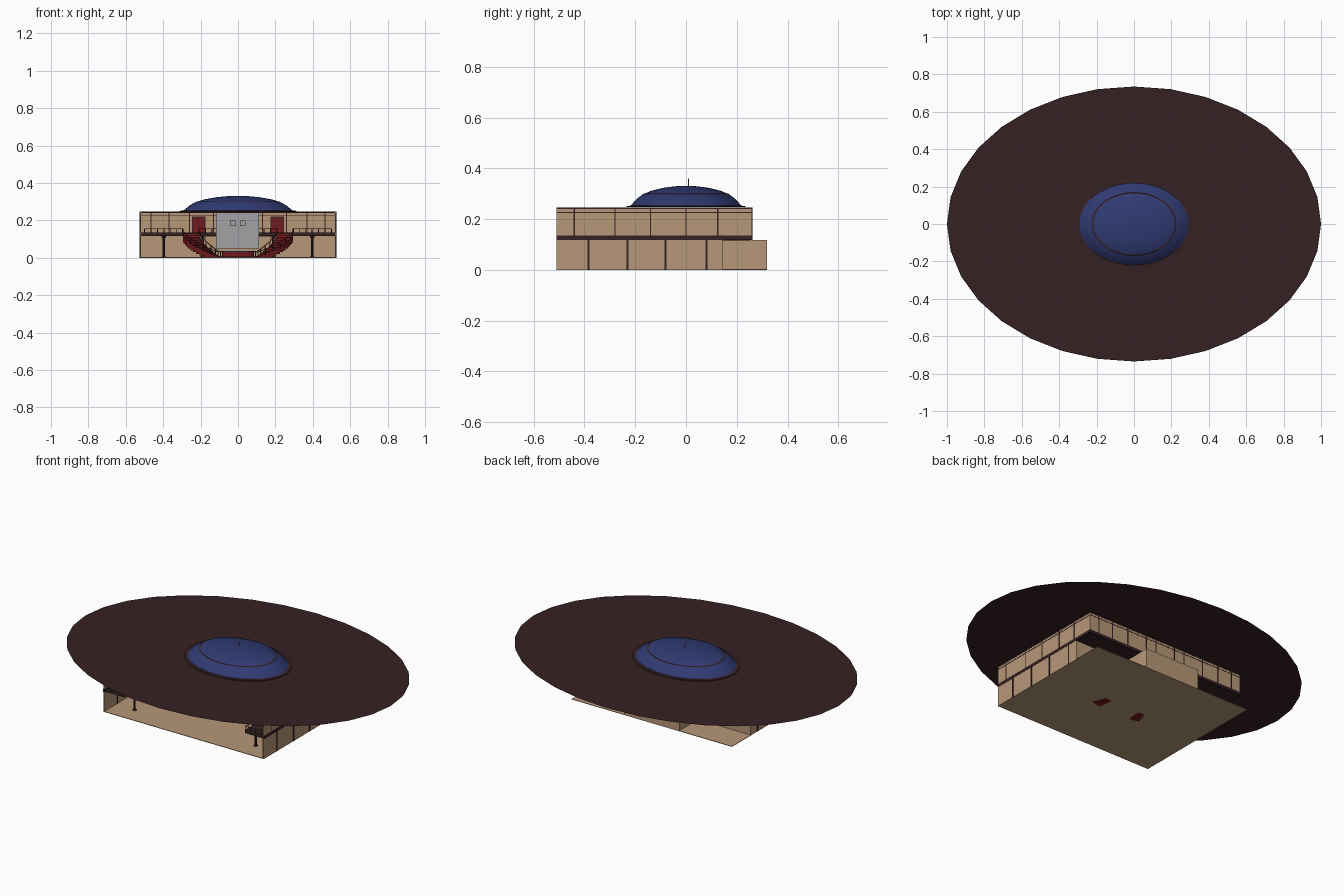
import bpy, bmesh, math
from math import sin, cos, pi, radians

if "Cube" in bpy.data.objects:
    bpy.data.objects.remove(bpy.data.objects["Cube"])


def mat(name, c):
    m = bpy.data.materials.new(name)
    m.diffuse_color = (*c, 1)
    m.use_nodes = True
    m.node_tree.nodes["Principled BSDF"].inputs["Base Color"].default_value = m.diffuse_color
    return m


TAN = mat("tan wall", (0.47, 0.31, 0.185))
DARK = mat("dark brown", (0.036, 0.015, 0.017))
BLUE = mat("dome blue", (0.03, 0.042, 0.17))
RED = mat("deep red", (0.17, 0.011, 0.013))
GREY = mat("screen grey", (0.36, 0.36, 0.38))


def finish(name, bm, m):
    bmesh.ops.recalc_face_normals(bm, faces=bm.faces[:])
    me = bpy.data.meshes.new(name)
    bm.to_mesh(me)
    bm.free()
    me.materials.append(m)
    ob = bpy.data.objects.new(name, me)
    bpy.context.collection.objects.link(ob)
    return ob


def boxes(name, spans, m):
    """One object from boxes given as (x0, x1, y0, y1, z0, z1)."""
    bm = bmesh.new()
    for x0, x1, y0, y1, z0, z1 in spans:
        vs = bmesh.ops.create_cube(bm, size=1)["verts"]
        for v in vs:
            v.co = ((x0 + x1) / 2 + v.co.x * (x1 - x0),
                    (y0 + y1) / 2 + v.co.y * (y1 - y0),
                    (z0 + z1) / 2 + v.co.z * (z1 - z0))
    return finish(name, bm, m)


def both(spans):
    """Repeat spans mirrored in x."""
    return spans + [(-b, -a, *r) for a, b, *r in spans]


def lathe(name, profile, m, n=32, yk=1.0, loc=(0, 0, 0)):
    """Elliptical turned shape from (radius, z) points."""
    bm = bmesh.new()
    rings = [[bm.verts.new((loc[0] + r * cos(2 * pi * i / n), loc[1] + r * yk * sin(2 * pi * i / n), loc[2] + z))
              for i in range(n)] for r, z in profile]
    for a, b in zip(rings, rings[1:]):
        for i in range(n):
            bm.faces.new((a[i], a[(i + 1) % n], b[(i + 1) % n], b[i]))
    bm.faces.new(rings[-1])
    return finish(name, bm, m)


def tube(name, paths, m, r=0.003):
    cu = bpy.data.curves.new(name, "CURVE")
    cu.dimensions = "3D"
    cu.bevel_depth = r
    cu.bevel_resolution = 0
    cu.use_fill_caps = True
    for p in paths:
        s = cu.splines.new("POLY")
        s.points.add(len(p) - 1)
        for q, c in zip(s.points, p):
            q.co = (*c, 1)
    cu.materials.append(m)
    ob = bpy.data.objects.new(name, cu)
    bpy.context.collection.objects.link(ob)
    return ob


W, F, B = 0.525, -0.51, 0.26          # half width, front, back of upper storey

# Floor plate and walls
boxes("ground_floor", [(-W, W, F, 0.32, 0, 0.003)], TAN)
boxes("lower_walls", both([(W - 0.006, W, F, 0.145, 0, 0.12),
                           (0.18, W, 0.139, 0.145, 0, 0.12),
                           (0.174, 0.18, 0.139, 0.32, 0, 0.118)]), TAN)
boxes("back_alcove", [(-0.18, 0.18, 0.314, 0.32, 0, 0.118),
                      (-0.18, 0.18, 0.25, 0.32, 0.112, 0.118)], TAN)
boxes("upper_walls", both([(W - 0.006, W, F, B, 0.12, 0.245)])
      + [(-W, W, B - 0.006, B, 0.12, 0.245)], TAN)

# Balcony slab round three sides
boxes("balcony_floor", both([(0.395, W - 0.006, -0.5, B - 0.006, 0.116, 0.134)])
      + [(-0.395, 0.395, 0.05, B - 0.006, 0.116, 0.134)], DARK)

# Dark belts and window bars on both faces of the walls
e = 0.0015
trim = []
for z0, z1 in ((0.118, 0.135), (0.224, 0.227), (0.239, 0.246)):
    trim += both([(W - 0.006 - e, W + e, F, B + e, z0, z1)])
    trim += [(-W, W, B - 0.006 - e, B + e, z0, z1)]
for y in (-0.44, -0.28, -0.14, 0.0, 0.125):
    trim += both([(W - 0.006 - e, W + e, y - 0.0025, y + 0.0025, 0.13, 0.24)])
for x in (0.065, 0.13, 0.26, 0.37, 0.465):
    trim += both([(x - 0.0025, x + 0.0025, B - 0.006 - e, B + e, 0.13, 0.24)])
for y in (-0.385, -0.23, -0.08, 0.08):
    trim += both([(W - 0.006 - e, W + e, y - 0.004, y + 0.004, 0, 0.12)])
boxes("wall_trim", trim, DARK)

# Red double doors upstairs with dark frames
boxes("door_frames", both([(0.175, 0.245, B - 0.010, B - 0.006, 0.134, 0.22)]), DARK)
boxes("doors", both([(0.18, 0.208, B - 0.014, B - 0.009, 0.134, 0.214),
                     (0.211, 0.24, B - 0.014, B - 0.009, 0.134, 0.214)]), RED)

# Broad oval roof: a single sheet, with a ceiling under it
bm = bmesh.new()
bm.faces.new([bm.verts.new((cos(2 * pi * i / 32), 0.735 * sin(2 * pi * i / 32), 0.247)) for i in range(32)])
finish("oval_roof", bm, DARK)
boxes("ceiling", [(-W, W, F, B, 0.238, 0.2465)], DARK)

# Dome, rim and spike
lathe("dome_rim", [(0.312, 0.247), (0.312, 0.251), (0.29, 0.253)], DARK, yk=0.75)
dome = lathe("dome", [(0.296, 0.25), (0.28, 0.262), (0.26, 0.279), (0.225, 0.298), (0.18, 0.312),
                      (0.12, 0.323), (0.06, 0.329), (0.01, 0.331)], BLUE, yk=0.75)
dome.data.shade_smooth()
lathe("dome_band", [(0.228, 0.2975), (0.2235, 0.3)], DARK, yk=0.75)
tube("roof_spike", [[(0, 0.01, 0.325), (0, 0.01, 0.36)]], TAN, 0.0012)

# Round columns under the balcony
for s in (-1, 1):
    for x, y in ((0.397, -0.4), (0.397, -0.23), (0.397, -0.06), (0.397, 0.07), (0.19, 0.065)):
        lathe("column", [(0.012, 0), (0.012, 0.006), (0.006, 0.009), (0.006, 0.104),
                         (0.011, 0.108), (0.011, 0.118)], DARK, 10, loc=(s * x, y, 0))

# Curved staircases with rails
N = 14
CX, CY, R0, R1 = 0.08, 0.05, 0.13, 0.215
rails = []
for s in (-1, 1):
    bm = bmesh.new()
    for i in range(N):
        a0, a1 = radians(-84 + 84 * i / N), radians(-84 + 84 * (i + 1) / N)
        zt = 0.13 * (i + 1) / N
        zb = max(0, zt - 0.035)
        q = [(s * (CX + r * cos(a)), CY + r * sin(a)) for r, a in ((R0, a0), (R1, a0), (R1, a1), (R0, a1))]
        lo = [bm.verts.new((x, y, zb)) for x, y in q]
        hi = [bm.verts.new((x, y, zt)) for x, y in q]
        bm.faces.new(lo)
        bm.faces.new(hi)
        for j in range(4):
            k = (j + 1) % 4
            bm.faces.new((lo[j], lo[k], hi[k], hi[j]))
    finish("curved_stairs", bm, RED)
    for r in (R0, R1):
        top = []
        for i in range(N + 1):
            a = radians(-84 + 84 * i / N)
            z = 0.13 * i / N
            p = (s * (CX + r * cos(a)), CY + r * sin(a))
            top.append((*p, z + 0.028))
            if i % 2 == 0:
                rails.append([(*p, z), (*p, z + 0.028)])
        rails.append(top)
    # Balcony rails along the side, the back and the open front end
    for p, q in (((0.5, -0.497), (0.395, -0.497)), ((0.395, -0.497), (0.395, 0.05)),
                 ((0.395, 0.05), (0.298, 0.05)), ((0.208, 0.05), (0.0, 0.05))):
        rails.append([(s * p[0], p[1], 0.155), (s * q[0], q[1], 0.155)])
        n = max(2, round(math.dist(p, q) / 0.035))
        for i in range(n + 1):
            x, y = (p[k] + (q[k] - p[k]) * i / n for k in (0, 1))
            rails.append([(s * x, y, 0.13), (s * x, y, 0.155)])
tube("railings", rails, DARK, 0.0022)

# Hanging grey screen with two small square outlines
YS = -0.13
boxes("hanging_screen", [(-0.118, 0.113, YS, YS + 0.006, 0.05, 0.24)], GREY)
sq = []
for cx in (-0.028, 0.026):
    for d in (-0.013, 0.013):
        sq += [(cx + d - 0.001, cx + d + 0.001, YS - 0.002, YS, 0.17, 0.198),
               (cx - 0.014, cx + 0.014, YS - 0.002, YS, 0.183 + d, 0.185 + d)]
boxes("screen_outlines", sq, DARK)

# Reception counter and carpet in the centre
boxes("carpet", [(-0.09, 0.09, -0.1, 0.3, 0.003, 0.006)], RED)
lathe("counter", [(0.085, 0.003), (0.085, 0.03)], RED, 20, 0.5, (0, 0.18, 0))
lathe("counter_top", [(0.095, 0.03), (0.095, 0.036)], BLUE, 20, 0.5, (0, 0.18, 0))
